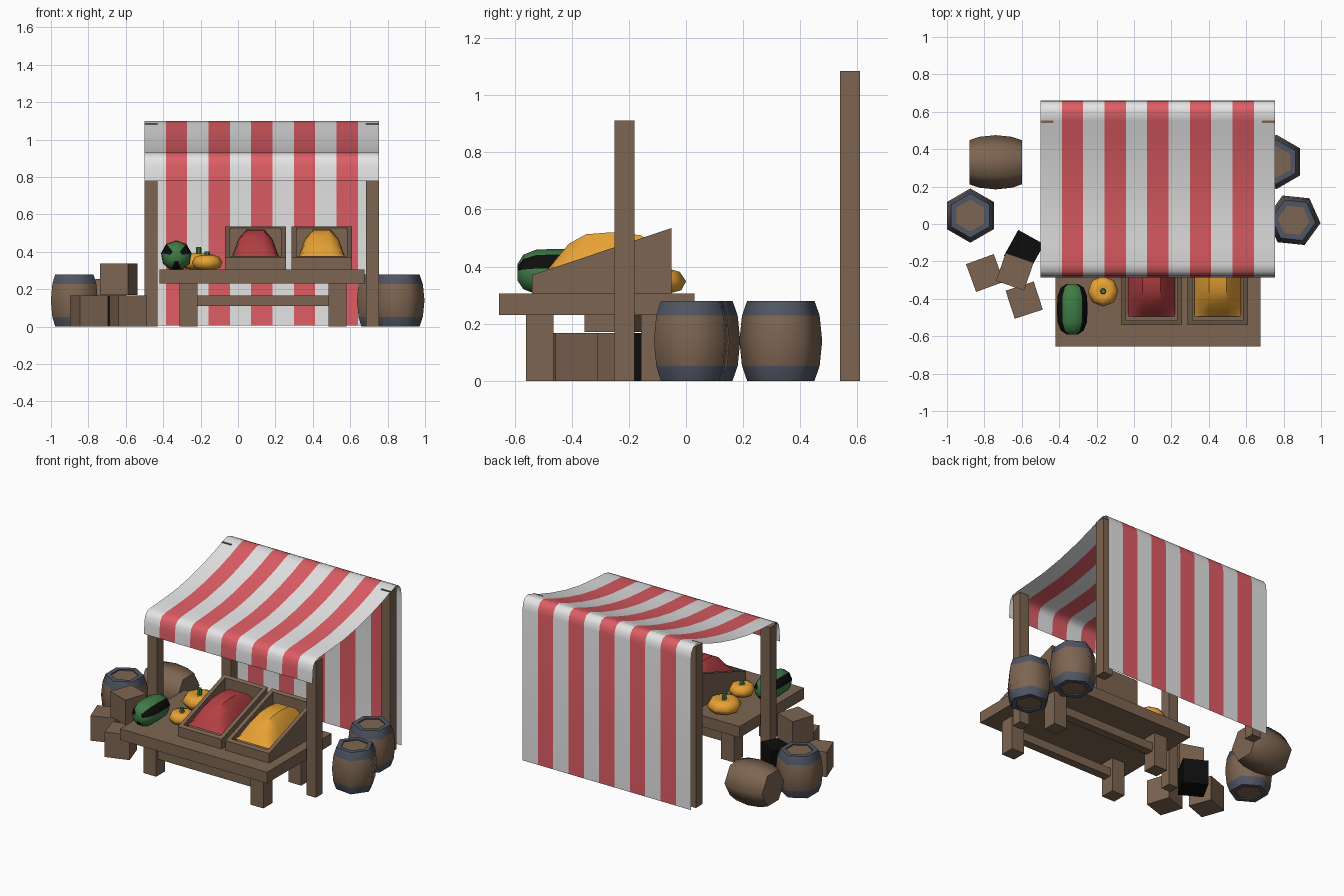
import bpy, bmesh, math
from mathutils import Matrix, Vector

if "Cube" in bpy.data.objects:
    bpy.data.objects.remove(bpy.data.objects["Cube"])


def material(name, r, g, b):
    m = bpy.data.materials.new(name)
    m.diffuse_color = (r, g, b, 1)
    m.use_nodes = True
    m.node_tree.nodes["Principled BSDF"].inputs["Base Color"].default_value = m.diffuse_color
    return m


WOOD = material("wood brown", 0.205, 0.13, 0.083)
WHITE = material("cloth white", 0.78, 0.78, 0.78)
CLOTH = material("cloth red", 0.73, 0.11, 0.13)
RED = material("produce red", 0.45, 0.05, 0.055)
ORANGE = material("produce orange", 0.80, 0.36, 0.035)
GREEN = material("leaf green", 0.05, 0.20, 0.06)
BLACK = material("black", 0.004, 0.004, 0.004)
IRON = material("iron grey", 0.08, 0.092, 0.125)


def finish(name, bm, mats, smooth=None):
    me = bpy.data.meshes.new(name)
    bm.normal_update()
    bm.to_mesh(me)
    bm.free()
    for m in mats:
        me.materials.append(m)
    ob = bpy.data.objects.new(name, me)
    bpy.context.collection.objects.link(ob)
    if smooth:
        bpy.ops.object.select_all(action='DESELECT')
        ob.select_set(True)
        bpy.context.view_layer.objects.active = ob
        bpy.ops.object.shade_smooth_by_angle(angle=math.radians(smooth))
    return ob


def box(name, x, y, z, mat=WOOD, rot=0):
    """Box from (min, max) ranges, turned about its own vertical axis."""
    size = [b - a for a, b in (x, y, z)]
    mid = Vector([(a + b) / 2 for a, b in (x, y, z)])
    bm = bmesh.new()
    bmesh.ops.create_cube(bm, size=1, matrix=Matrix.Translation(mid)
                          @ Matrix.Rotation(math.radians(rot), 4, 'Z')
                          @ Matrix.Diagonal((*size, 1)))
    return finish(name, bm, [mat])


def lathe(name, profile, sides, matrix, mats, mat_rule, smooth=60, lobes=0.0):
    """Revolve (radius, height) rings about z, capping both ends."""
    bm = bmesh.new()
    rings = []
    for r, h in profile:
        rings.append([bm.verts.new((
            r * (1 - lobes * (i % 2)) * math.cos(math.tau * i / sides),
            r * (1 - lobes * (i % 2)) * math.sin(math.tau * i / sides), h))
            for i in range(sides)])
    for k in range(len(rings) - 1):
        for i in range(sides):
            j = (i + 1) % sides
            f = bm.faces.new((rings[k][i], rings[k][j], rings[k + 1][j], rings[k + 1][i]))
            f.material_index = mat_rule(k, i)
    bm.faces.new(rings[0][::-1]).material_index = mat_rule(-1, 0)
    bm.faces.new(rings[-1]).material_index = mat_rule(-1, 0)
    bm.transform(matrix)
    return finish(name, bm, mats, smooth)


# Striped awning: one sheet from front valance over the roof to the ground
x0, x1, stripes = -0.5, 0.755, 11
profile = [(-0.285, 0.78), (-0.282, 0.85), (-0.275, 0.895), (-0.255, 0.92), (-0.215, 0.93),
           (-0.1, 0.937), (0.05, 0.95), (0.2, 0.977), (0.35, 1.015), (0.47, 1.053),
           (0.55, 1.084), (0.6, 1.1), (0.635, 1.09), (0.655, 1.06), (0.66, 1.02), (0.66, 0.005)]
bm = bmesh.new()
cols = [[bm.verts.new((x0 + (x1 - x0) * i / stripes, y, z)) for y, z in profile]
        for i in range(stripes + 1)]
for i in range(stripes):
    for k in range(len(profile) - 1):
        f = bm.faces.new((cols[i][k], cols[i + 1][k], cols[i + 1][k + 1], cols[i][k + 1]))
        f.material_index = i % 2
finish("awning", bm, [WHITE, CLOTH], 60)

# Awning posts
for side, x in (("left", (-0.5, -0.43)), ("right", (0.685, 0.755))):
    box(f"front_post_{side}", x, (-0.25, -0.18), (0, 0.912))
    box(f"back_post_{side}", x, (0.54, 0.61), (0, 1.085))

# Table: top, legs and long rails
box("table_top", (-0.42, 0.675), (-0.655, 0.03), (0.23, 0.305))
for row, y in (("front", -0.512), ("back", -0.11)):
    for side, x in (("left", -0.265), ("right", 0.533)):
        box(f"table_leg_{row}_{side}", (x - 0.048, x + 0.048), (y - 0.048, y + 0.048), (0, 0.24))
    box(f"table_rail_{row}", (-0.23, 0.5), (y - 0.028, y + 0.028), (0.11, 0.167))


# Sloped display bins with heaped produce
def bin_with_produce(name, xa, xb, mat):
    side = [(-0.54, 0.3), (-0.05, 0.3), (-0.05, 0.535), (-0.54, 0.37)]
    bm = bmesh.new()
    a, b = [[bm.verts.new((x, y, z)) for y, z in side] for x in (xa, xb)]
    bm.faces.new(a[::-1])
    bm.faces.new(b)
    for i in range(4):
        j = (i + 1) % 4
        f = bm.faces.new((a[i], a[j], b[j], b[i]))
        if i == 2:
            top = f
    bm.normal_update()
    bmesh.ops.recalc_face_normals(bm, faces=bm.faces)
    bmesh.ops.inset_individual(bm, faces=[top], thickness=0.037)
    inner = bmesh.ops.extrude_discrete_faces(bm, faces=[top])["faces"][0]
    for v in inner.verts:
        v.co.z = 0.35
    finish(name + "_bin", bm, [WOOD])

    ridge = [(-0.495, 0.375), (-0.46, 0.42), (-0.41, 0.48), (-0.35, 0.513),
             (-0.26, 0.52), (-0.16, 0.51), (-0.09, 0.47)]
    cross = [(-1, 0.0), (-0.72, 0.66), (-0.38, 1), (0.38, 1), (0.72, 0.66), (1, 0.0)]
    mid, half = (xa + xb) / 2, (xb - xa) / 2 - 0.038
    bm = bmesh.new()
    rows = [[bm.verts.new((mid + half * u, y, 0.375 + (z - 0.375) * t)) for u, t in cross]
            for y, z in ridge]
    for r, s in zip(rows, rows[1:]):
        for i in range(len(cross) - 1):
            bm.faces.new((r[i], r[i + 1], s[i + 1], s[i]))
    bm.faces.new(rows[-1][::-1])
    finish(name + "_heap", bm, [mat], 40)


bin_with_produce("red_produce", -0.07, 0.256, RED)
bin_with_produce("orange_produce", 0.286, 0.61, ORANGE)

# Watermelon: nine-sided capsule along y, every third strip black
melon = [(0.03, -0.135), (0.062, -0.115), (0.08, -0.07), (0.083, 0),
         (0.08, 0.07), (0.062, 0.115), (0.03, 0.135)]
lathe("watermelon", melon, 9,
      Matrix.Translation((-0.33, -0.455, 0.379)) @ Matrix.Rotation(math.radians(90), 4, 'X')
      @ Matrix.Rotation(math.radians(10), 4, 'Z'),
      [GREEN, BLACK], lambda k, i: 1 if k >= 0 and i % 3 == 0 else 0)


# Pumpkins with ribbed bodies and green stems
def pumpkin(name, x, y, r, h, stem):
    body = [(0.4, 0), (0.85, 0.15), (1, 0.5), (0.8, 0.88), (0.45, 1), (0.15, 0.9)]
    lathe(name, [(r * a, h * b) for a, b in body], 16, Matrix.Translation((x, y, 0.304)),
          [ORANGE], lambda k, i: 0, 60, 0.07)
    lathe(name + "_stem", [(0.017, h * 0.85), (0.013, stem)], 6,
          Matrix.Translation((x, y, 0.304)), [GREEN], lambda k, i: 0, 40)


pumpkin("small_pumpkin", -0.165, -0.36, 0.082, 0.078, 0.098)
pumpkin("large_pumpkin", -0.21, -0.108, 0.108, 0.088, 0.122)

# Hexagonal barrels with iron bands and a recessed lid
barrel = [(0.085, 0.008), (0.085, 0), (0.118, 0), (0.136, 0.052), (0.145, 0.14),
          (0.136, 0.228), (0.118, 0.28), (0.085, 0.28), (0.085, 0.272)]
for name, x, y, rot in (("barrel_left", -0.875, 0.045, 30),
                        ("barrel_right_front", 0.853, 0.02, -6),
                        ("barrel_right_back", 0.762, 0.332, 30)):
    lathe(name, barrel, 6,
          Matrix.Translation((x, y, 0)) @ Matrix.Rotation(math.radians(rot), 4, 'Z'),
          [WOOD, IRON], lambda k, i: 0 if k in (-1, 3, 4) else 1, 65)

# Plain barrel lying on its side
lathe("barrel_lying", barrel[2:7], 6,
      Matrix.Translation((-0.88, 0.33, 0.13)) @ Matrix.Rotation(math.radians(90), 4, 'Y')
      @ Matrix.Rotation(math.radians(30), 4, 'Z'), [WOOD], lambda k, i: 0, 65)

# Crates: three on the ground and one stacked on top
for name, x, y, z, rot, mat in (("crate_left", -0.797, -0.262, 0, 20, WOOD),
                                ("crate_front", -0.587, -0.407, 0, 18, WOOD),
                                ("crate_dark", -0.588, -0.139, 0, -29, BLACK),
                                ("crate_top", -0.637, -0.255, 0.17, -19, WOOD)):
    s = 0.079
    box(name, (x - s, x + s), (y - s, y + s), (z, z + 0.168), mat, rot)
